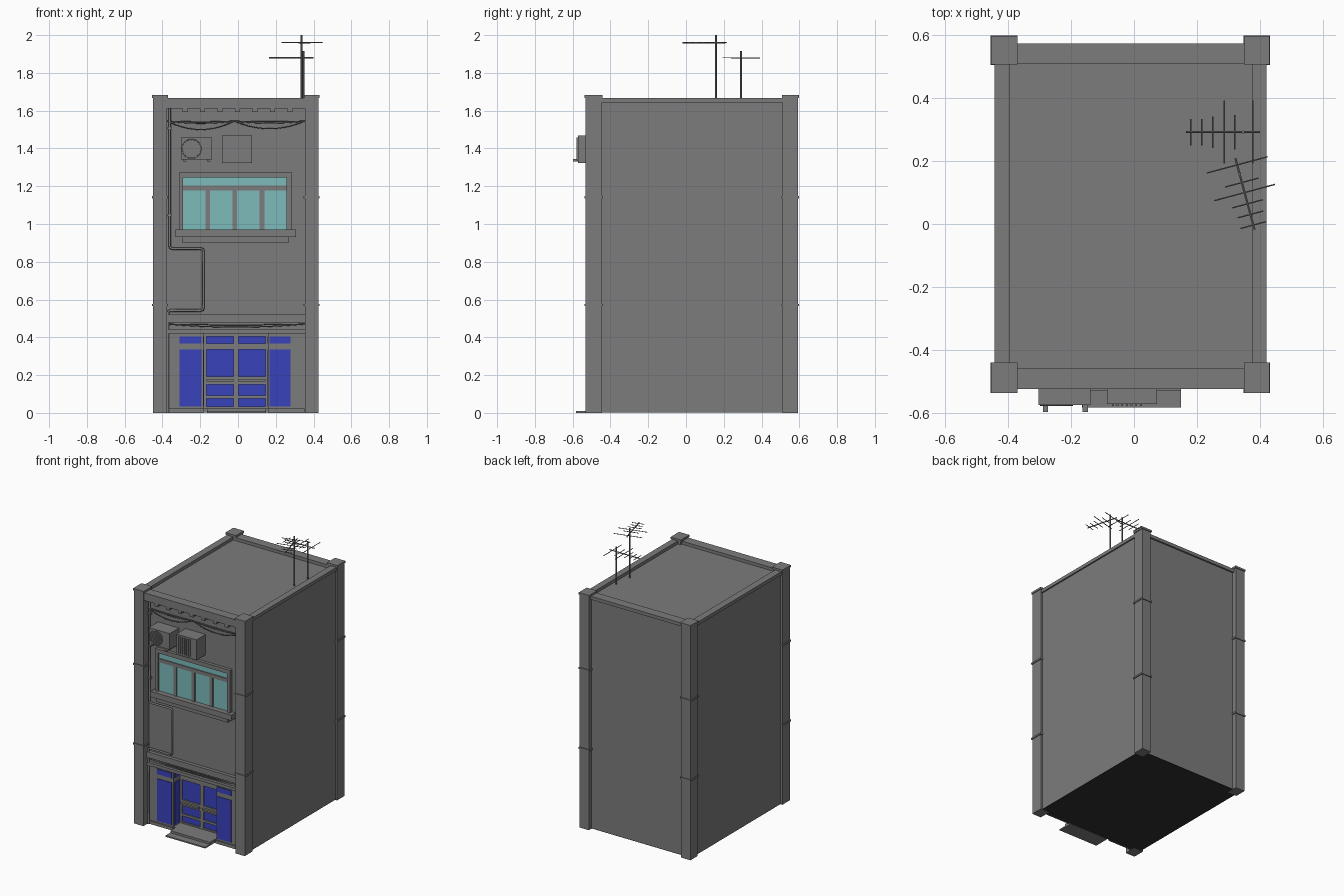
import bpy
import bmesh
import math
from mathutils import Matrix, Vector

default_cube = bpy.data.objects.get("Cube")
if default_cube:
    bpy.data.objects.remove(default_cube, do_unlink=True)


def make_material(name, red, green, blue):
    material = bpy.data.materials.new(name)
    material.use_nodes = True
    colour = (red, green, blue, 1)
    material.diffuse_color = colour
    material.node_tree.nodes["Principled BSDF"].inputs["Base Color"].default_value = colour
    return material


concrete = make_material("grey concrete", 0.2, 0.2, 0.2)
teal_glass = make_material("teal glass", 0.21, 0.5, 0.5)
blue_glass = make_material("blue glass", 0.04, 0.055, 0.5)
underside = make_material("dark underside", 0.03, 0.03, 0.03)


def finish(name, bm, material):
    mesh = bpy.data.meshes.new(name)
    bm.to_mesh(mesh)
    bm.free()
    mesh.materials.append(material)
    obj = bpy.data.objects.new(name, mesh)
    bpy.context.collection.objects.link(obj)
    return obj


def boxes(name, spans, material=concrete):
    """One object made of boxes, each given as x, y and z ranges."""
    bm = bmesh.new()
    for span in spans:
        low, high = Vector([s[0] for s in span]), Vector([s[1] for s in span])
        matrix = Matrix.Translation((low + high) / 2) @ Matrix.Diagonal((*(high - low), 1))
        bmesh.ops.create_cube(bm, size=1, matrix=matrix)
    return finish(name, bm, material)


def rods(name, pairs, radius, sides=6):
    """One object made of straight round rods between point pairs."""
    bm = bmesh.new()
    for start, end in pairs:
        start, end = Vector(start), Vector(end)
        axis = end - start
        turn = axis.to_track_quat("Z", "Y").to_matrix().to_4x4()
        bmesh.ops.create_cone(bm, cap_ends=True, segments=sides, radius1=radius, radius2=radius,
                              depth=axis.length, matrix=Matrix.Translation((start + end) / 2) @ turn)
    return finish(name, bm, concrete)


def tube(name, points, radius):
    curve = bpy.data.curves.new(name, "CURVE")
    curve.dimensions = "3D"
    curve.bevel_depth = radius
    curve.bevel_resolution = 1
    curve.use_fill_caps = True
    spline = curve.splines.new("POLY")
    spline.points.add(len(points) - 1)
    for point, position in zip(spline.points, points):
        point.co = (*position, 1)
    curve.materials.append(concrete)
    obj = bpy.data.objects.new(name, curve)
    bpy.context.collection.objects.link(obj)


# Main block with a recessed shop entrance
left, right, rear = -0.435, 0.412, 0.562
facade, entrance = -0.47, -0.38
door_left, door_right = -0.183, 0.16
roof, base, lintel = 1.645, 0.004, 0.42
boxes("building_body", [((left, right), (entrance, rear), (base, roof))])
boxes("upper_facade", [((left, right), (facade, entrance), (lintel, roof))])
boxes("shop_side_walls", [((left, door_left), (facade, entrance), (base, lintel)),
                          ((door_right, right), (facade, entrance), (base, lintel))])
boxes("building_underside", [((left, right), (facade, rear), (0.001, base))], underside)

# Parapet rim and its toothed front
rim = (roof - 0.002, 1.667)
boxes("parapet", [((-0.444, -0.394), (-0.5, 0.57), rim), ((0.376, 0.422), (-0.5, 0.57), rim),
                  ((left, right), (0.508, 0.574), rim),
                  ((left, right), (-0.525, -0.458), (1.612, rim[1]))])
boxes("parapet_teeth", [((x - 0.013, x + 0.013), (-0.525, facade), (1.593, 1.613))
                        for x in [-0.28 + 0.0925 * i for i in range(7)]])

# Corner pillars with joint rings and caps
for side, x0, x1 in (("right", -0.45, -0.376), ("left", 0.354, 0.426)):
    for end, y0, y1 in (("front", -0.532, -0.446), ("back", 0.512, 0.593)):
        parts = [((x0, x1), (y0, y1), (0, 1.67))]
        for z0, z1, grow in ((0.565, 0.577, 0.006), (1.135, 1.147, 0.006), (1.668, 1.682, 0.005)):
            parts.append(((x0 - grow, x1 + grow), (y0 - grow, y1 + grow), (z0, z1)))
        boxes(f"{end}_{side}_pillar", parts)

# Upper window: glass, mullions, frame and sill
panes = [((-0.29 + 0.143 * i, -0.173 + 0.143 * i), (-0.477, facade), (0.97, 1.178)) for i in range(4)]
panes.append(((-0.29, 0.257), (-0.477, facade), (1.204, 1.246)))
boxes("upper_window_glass", panes, teal_glass)
frame_depth = (-0.492, facade)
bars = [((-0.31, -0.29), frame_depth, (0.97, 1.275)), ((0.257, 0.283), frame_depth, (0.97, 1.275)),
        ((-0.3, 0.27), frame_depth, (1.246, 1.275)), ((-0.3, 0.27), (-0.484, facade), (1.178, 1.204))]
for i in range(3):
    bars.append(((-0.173 + 0.143 * i, -0.147 + 0.143 * i), (-0.484, facade), (0.97, 1.19)))
boxes("upper_window_frame", bars)
boxes("window_sill", [((-0.33, 0.308), (-0.515, facade), (0.93, 0.97)),
                      ((-0.295, 0.268), (-0.5, facade), (0.9, 0.93))])

# Shop windows, return glass and double doors
tall, transom = (0.034, 0.336), (0.368, 0.405)
glass = []
for z in (tall, transom):
    for x in ((-0.31, -0.193), (0.167, 0.278)):
        glass.append((x, (facade - 0.004, facade), z))
    for x in ((door_left, door_left + 0.004), (door_right - 0.004, door_right)):
        glass.append((x, (-0.455, -0.4), z))
boxes("shop_window_glass", glass, blue_glass)
door_bands = [(0.034, 0.077), (0.093, 0.15), (0.193, 0.336), transom]
door_glass, door_bars, handles = [], [], []
bar_depth = (entrance - 0.014, entrance)
for x0, x1 in ((-0.167, -0.024), (0.003, 0.146)):
    door_glass += [((x0, x1), (entrance - 0.006, entrance), z) for z in door_bands]
    for z in ((0.02, 0.034), (0.077, 0.093), (0.15, 0.193), (0.336, 0.368), (0.405, lintel)):
        door_bars.append(((x0, x1), bar_depth, z))
    handles.append(((x0, x1), (entrance - 0.03, entrance - 0.013), (0.167, 0.179)))
for x in ((door_left, -0.167), (-0.024, 0.003), (0.146, door_right)):
    door_bars.append((x, bar_depth, (0.02, lintel)))
boxes("door_glass", door_glass, blue_glass)
boxes("door_frames", door_bars)
boxes("door_handles", handles)
boxes("shop_plinth", [((-0.37, door_left), (facade - 0.01, facade), (0, 0.022)),
                      ((door_right, 0.352), (facade - 0.01, facade), (0, 0.022))])

# Entrance steps
boxes("entrance_steps", [((-0.165, 0.149), (-0.583, facade), (0, 0.009)),
                         ((-0.165, 0.149), (-0.53, facade), (0.008, 0.024)),
                         ((door_left, door_right), (facade, entrance), (base, 0.024))])

# Shop fascia
boxes("shop_fascia", [((-0.376, 0.354), (-0.495, facade), (0.478, 0.52)),
                      ((-0.376, 0.354), (-0.49, facade), (lintel, 0.442))])

# Round-fan cooling unit on brackets
boxes("fan_unit", [((-0.303, -0.138), (-0.575, facade), (1.342, 1.457))])
boxes("fan_unit_brackets", [((x - 0.008, x + 0.008), (-0.598, facade), (1.332, 1.344))
                            for x in (-0.282, -0.155)])
fan_x, fan_z, fan_radius = -0.246, 1.398, 0.05
ring = [(fan_x + fan_radius * math.cos(a), -0.576, fan_z + fan_radius * math.sin(a))
        for a in [math.tau * i / 24 for i in range(25)]]
tube("fan_ring", ring, 0.003)
slats = []
for i in range(-4, 5):
    z = 0.01 * i
    half = math.sqrt(fan_radius ** 2 - z ** 2)
    slats.append(((fan_x - half, fan_x + half), (-0.579, -0.574), (fan_z + z - 0.002, fan_z + z + 0.002)))
boxes("fan_slats", slats)

# Slatted cooling unit
boxes("slatted_unit", [((-0.086, 0.073), (-0.573, facade), (1.322, 1.468))])
boxes("unit_slats", [((x, x + 0.006), (-0.579, -0.572), (1.335, 1.457))
                     for x in [-0.07 + 0.0148 * i for i in range(7)]])

# Drain pipe with wall clips
pipe_y = facade - 0.012
tube("drain_pipe", [(x, pipe_y, z) for x, z in (
    (-0.362, 1.645), (-0.362, 0.885), (-0.358, 0.874), (-0.347, 0.87), (-0.198, 0.87), (-0.187, 0.866),
    (-0.183, 0.855), (-0.183, 0.557), (-0.187, 0.546), (-0.198, 0.542), (-0.358, 0.542),
    (-0.369, 0.538), (-0.371, 0.527), (-0.371, 0))], 0.007)
boxes("pipe_clips", [((-0.373, -0.351), (pipe_y - 0.01, facade), (z, z + 0.014))
                     for z in (1.04, 1.5)])

# Sagging cables
def cable(name, x0, x1, z, sag):
    steps = [i / 10 for i in range(11)]
    tube(name, [(x0 + (x1 - x0) * t, facade - 0.012, z - sag * 4 * t * (1 - t)) for t in steps], 0.003)


for number, sag in enumerate((0.004, 0.012, 0.045)):
    cable(f"right_cable_{number}", -0.375, -0.02, 1.545, sag)
    cable(f"left_cable_{number}", -0.02, 0.354, 1.545, sag * 0.9)
for number, sag in enumerate((0.004, 0.016)):
    cable(f"fascia_cable_{number}", -0.375, 0.354, 0.47, sag)


# Roof antennas: mast, boom and cross elements
def antenna(name, x, y, boom_z, top, angle):
    along = Vector((math.cos(angle), math.sin(angle), 0))
    across = Vector((-along.y, along.x, 0))
    hub = Vector((x, y, boom_z))
    rods(name + "_mast", [((x, y, roof), (x, y, top))], 0.005, 8)
    rods(name + "_boom", [(hub - along * 0.053, hub + along * 0.182)], 0.004)
    layout = ((-0.031, 0.1), (0.027, 0.055), (0.06, 0.1), (0.097, 0.05), (0.132, 0.042), (0.167, 0.042))
    rods(name + "_elements", [(hub + along * d - across * h, hub + along * d + across * h)
                              for d, h in layout], 0.0025)


antenna("short_antenna", 0.347, 0.292, 1.88, 1.915, math.pi)
antenna("tall_antenna", 0.336, 0.158, 1.96, 2.0, math.radians(-75))
